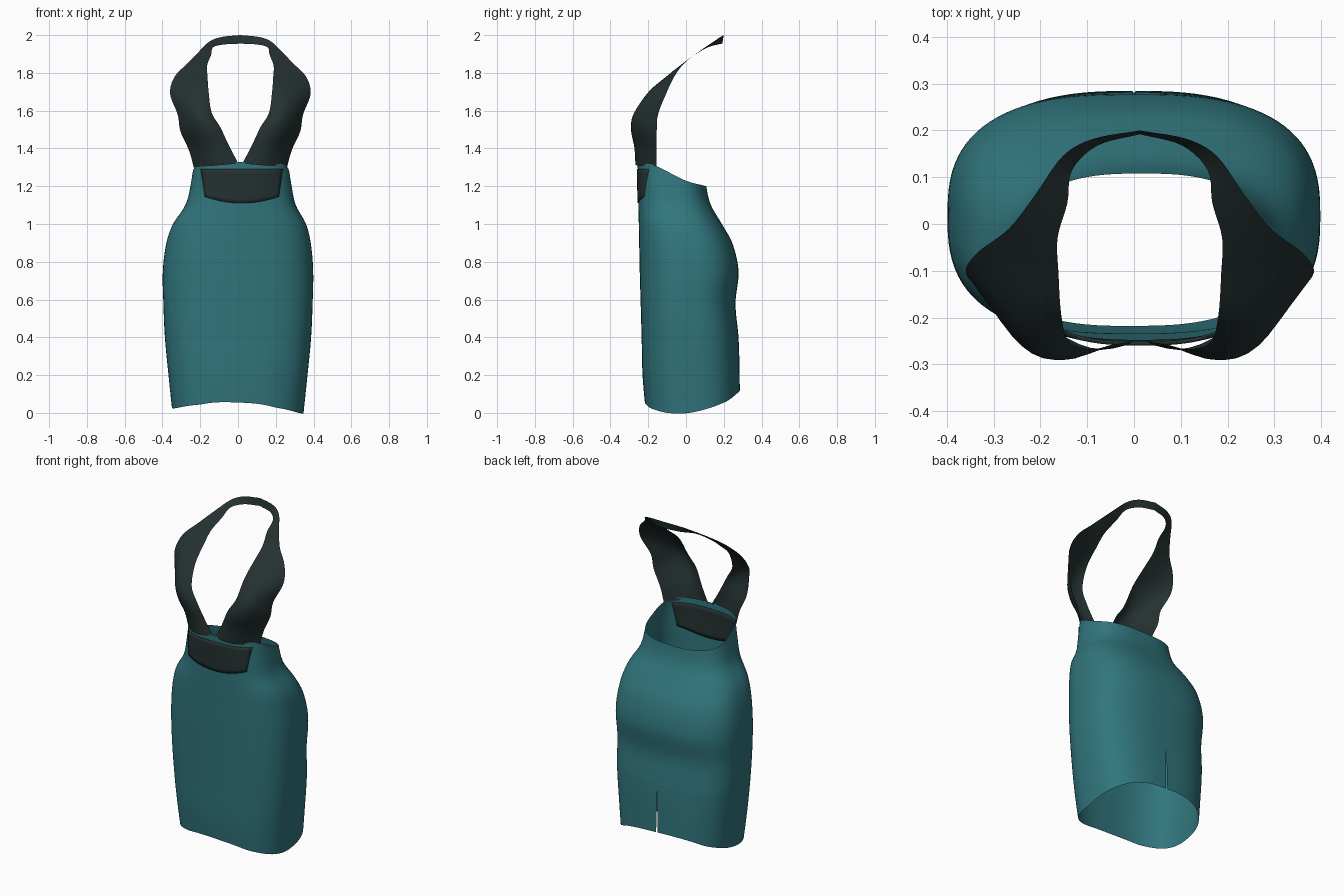
import bpy, bmesh
from math import sin, cos, pi

cube = bpy.data.objects.get("Cube")
if cube:
    bpy.data.objects.remove(cube, do_unlink=True)


def material(name, rgb):
    m = bpy.data.materials.new(name)
    m.use_nodes = True
    m.diffuse_color = (*rgb, 1)
    bsdf = m.node_tree.nodes["Principled BSDF"]
    bsdf.inputs["Base Color"].default_value = (*rgb, 1)
    bsdf.inputs["Roughness"].default_value = 0.8
    return m


teal = material("teal cloth", (0.03, 0.18, 0.205))
charcoal = material("charcoal cloth", (0.018, 0.03, 0.03))


def curve(table, t):
    """Smooth interpolation of rows (t, values...)."""
    t = min(max(t, table[0][0]), table[-1][0])
    i = 0
    while i < len(table) - 2 and t > table[i + 1][0]:
        i += 1
    p, q = table[i], table[i + 1]
    before, after = table[max(i - 1, 0)], table[min(i + 2, len(table) - 1)]
    h = q[0] - p[0]
    u = (t - p[0]) / h
    out = []
    for k in range(1, len(p)):
        m0 = (q[k] - before[k]) / (q[0] - before[0]) * h
        m1 = (after[k] - p[k]) / (after[0] - p[0]) * h
        d = q[k] - p[k]
        out.append(p[k] + u * (m0 + u * (3 * d - 2 * m0 - m1 + u * (m0 + m1 - 2 * d))))
    return out


def sheet(name, rows, mat, weld=0.0):
    """Grid surface from rows of points."""
    bm = bmesh.new()
    grid = [[bm.verts.new(p) for p in row] for row in rows]
    for a, b in zip(grid, grid[1:]):
        for j in range(len(a) - 1):
            bm.faces.new((a[j], a[j + 1], b[j + 1], b[j]))
    if weld:
        bmesh.ops.remove_doubles(bm, verts=bm.verts, dist=weld)
    for f in bm.faces:
        f.smooth = True
    mesh = bpy.data.meshes.new(name)
    bm.to_mesh(mesh)
    bm.free()
    mesh.materials.append(mat)
    obj = bpy.data.objects.new(name, mesh)
    bpy.context.collection.objects.link(obj)
    return obj


# Skirt body: height, half width, centre x, front y, back y
BODY = [
    (0.0, 0.347, 0.0, -0.213, 0.285),
    (0.2, 0.368, 0.0, -0.230, 0.284),
    (0.4, 0.387, 0.0, -0.235, 0.278),
    (0.58, 0.395, 0.0, -0.240, 0.262),
    (0.75, 0.398, 0.0, -0.245, 0.278),
    (0.9, 0.382, 0.003, -0.248, 0.245),
    (1.0, 0.352, 0.008, -0.250, 0.190),
    (1.1, 0.292, 0.014, -0.252, 0.132),
    (1.2, 0.268, 0.016, -0.254, 0.108),
    (1.33, 0.248, 0.016, -0.256, 0.105),
]
# Hem and waistline heights from front (-1) to back (1)
HEM = [(-1, 0.055), (-0.9, 0.035), (-0.5, 0.012), (0, 0.017), (0.7, 0.07), (1, 0.12)]
WAIST = [(-1, 1.328), (-0.5, 1.31), (0.4, 1.23), (1, 1.2)]
POWER = 2.7
SLIT_TOP = 0.4


def rounded(v):
    return (1 if v >= 0 else -1) * abs(v) ** (2 / POWER)


COLS, ROWS = 96, 48
skirt_rows = []
for r in range(ROWS + 1):
    row = []
    for c in range(COLS + 1):
        ang = pi / 2 + 2 * pi * c / COLS
        ex, ey = rounded(cos(ang)), rounded(sin(ang))
        if c in (0, COLS):
            ex = 0
        low = curve(HEM, ey)[0] - 0.014 * ex
        z = low + (curve(WAIST, ey)[0] - low) * r / ROWS
        half, mid, front, back = curve(BODY, z)
        x = mid + half * ex
        # back slit opens towards the hem
        if c in (0, COLS):
            x += (-1 if c == 0 else 1) * 0.006 * max(0, SLIT_TOP - z) / SLIT_TOP
        row.append((x, (front + back) / 2 + (back - front) / 2 * ey, z))
    skirt_rows.append(row)
sheet("skirt", skirt_rows, teal, weld=0.0001)

# Waist panel: thin dark plate following the front of the skirt
panel_rows = []
for r in range(9):
    v = r / 8
    row = []
    for c in range(25):
        s = c / 12 - 1
        x = 0.02 + s * (0.195 + 0.02 * v)
        bottom = 1.11 + 0.035 * s * s
        z = bottom + (1.29 - bottom) * v
        half, mid, front, back = curve(BODY, z)
        e = (1 - abs((x - mid) / half) ** POWER) ** (1 / POWER)
        row.append((x, (front + back) / 2 - (back - front) / 2 * e, z))
    panel_rows.append(row)
panel = sheet("waist_panel", panel_rows, charcoal)
plate = panel.modifiers.new("thickness", "SOLIDIFY")
plate.thickness = 0.009
plate.offset = 0

# Halter strap: step, outer edge xyz, inner edge xyz, forward bulge
STRAP = [
    (0, 0.247, -0.155, 1.30, 0.010, -0.25, 1.32, 0.055),
    (1, 0.272, -0.155, 1.39, 0.058, -0.258, 1.41, 0.055),
    (2, 0.317, -0.155, 1.49, 0.105, -0.268, 1.51, 0.068),
    (3, 0.332, -0.148, 1.58, 0.152, -0.252, 1.59, 0.065),
    (4, 0.372, -0.105, 1.69, 0.168, -0.195, 1.70, 0.035),
    (5, 0.348, -0.062, 1.78, 0.174, -0.105, 1.78, 0.010),
    (6, 0.280, -0.010, 1.85, 0.176, -0.030, 1.84, 0),
    (7, 0.222, 0.065, 1.91, 0.155, 0.045, 1.895, 0),
    (8, 0.165, 0.145, 1.965, 0.145, 0.115, 1.935, 0),
    (9, 0.100, 0.182, 1.99, 0.090, 0.168, 1.95, 0),
    (10, 0, 0.200, 2.0, 0, 0.192, 1.955, 0),
]
STEPS, ACROSS = 50, 10


def strap_row(t, side):
    v = curve(STRAP, t)
    row = []
    for c in range(ACROSS + 1):
        u = c / ACROSS
        p = [a + (b - a) * u for a, b in zip(v[:3], v[3:6])]
        p[1] -= v[6] * 4 * u * (1 - u)
        row.append((0.0125 + side * p[0], p[1], p[2]))
    return row


half_loop = [10 * i / STEPS for i in range(STEPS + 1)]
loop = [strap_row(t, -1) for t in half_loop]
loop += [strap_row(t, 1) for t in reversed(half_loop[:-1])]
sheet("halter_strap", loop, charcoal)
